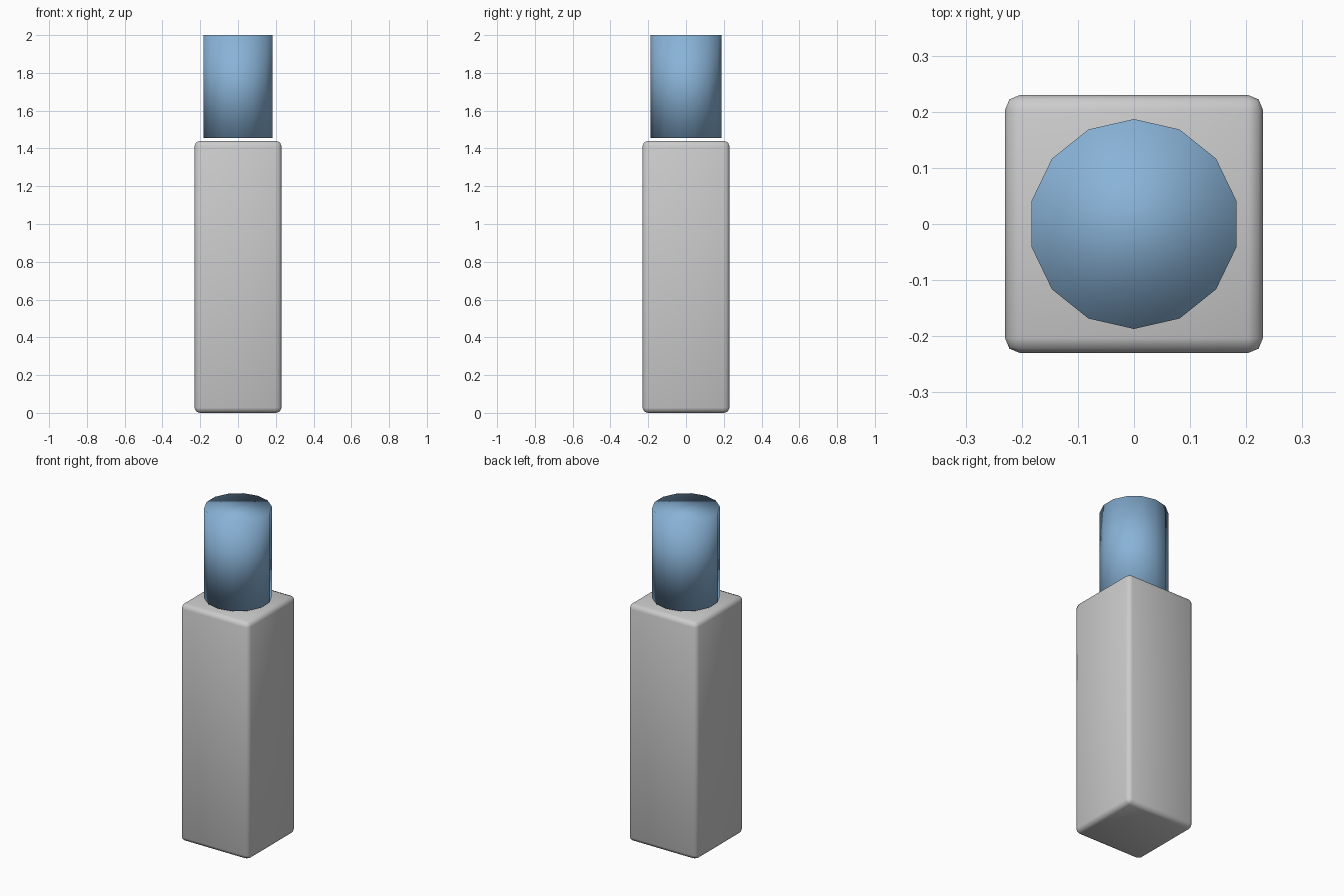
import bpy, math

if "Cube" in bpy.data.objects:
    bpy.data.objects.remove(bpy.data.objects["Cube"])

# Body: tall square block with softly rounded edges
bpy.ops.mesh.primitive_cube_add(size=1, location=(0, 0, 0.72))
body = bpy.context.object
body.name = "body"
body.scale = (0.46, 0.46, 1.44)
bpy.ops.object.transform_apply(location=False, rotation=False, scale=True)
bevel = body.modifiers.new("rounded_edges", 'BEVEL')
bevel.width = 0.027
bevel.segments = 2
bpy.ops.object.shade_smooth()

# Cap: 14-sided cylinder floating just above the body, smooth all over
bottom, top = 1.455, 2.0
bpy.ops.mesh.primitive_cylinder_add(vertices=14, radius=0.187, depth=top - bottom,
                                    location=(0, 0, (bottom + top) / 2))
cap = bpy.context.object
cap.name = "cap"
bpy.ops.object.shade_smooth()

blue = bpy.data.materials.new("blue")
blue.diffuse_color = (0.25, 0.45, 0.68, 1)
blue.use_nodes = True
blue.node_tree.nodes["Principled BSDF"].inputs["Base Color"].default_value = blue.diffuse_color
cap.data.materials.append(blue)
